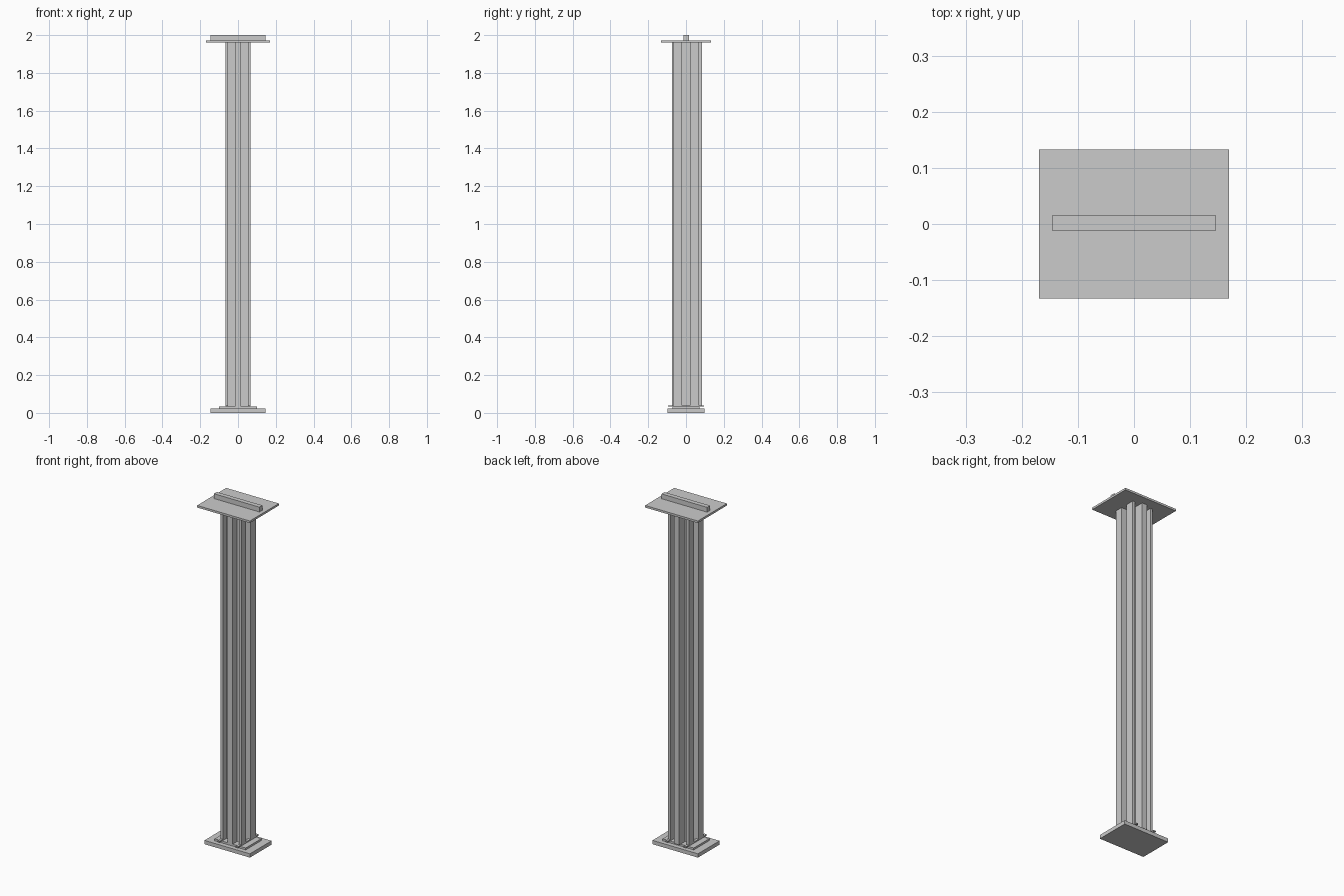
import bpy

if "Cube" in bpy.data.objects:
    bpy.data.objects.remove(bpy.data.objects["Cube"])


def box(name, x0, x1, y0, y1, z0, z1):
    """Axis-aligned box given by its limits."""
    bpy.ops.mesh.primitive_cube_add(
        size=1, location=((x0 + x1) / 2, (y0 + y1) / 2, (z0 + z1) / 2))
    ob = bpy.context.object
    ob.name = name
    ob.scale = (x1 - x0, y1 - y0, z1 - z0)
    bpy.ops.object.transform_apply(location=False, rotation=False, scale=True)
    return ob


SHAFT_BOTTOM, SHAFT_TOP = 0.033, 1.96

# Base: ground plate and smaller seating plate
box("base_plate", -0.146, 0.146, -0.099, 0.099, 0.0, 0.022)
box("seating_plate", -0.10, 0.10, -0.072, 0.072, 0.022, 0.033)

# Shaft: central rib between two back-to-back channels
box("shaft_rib", -0.016, 0.016, -0.073, 0.085, SHAFT_BOTTOM, SHAFT_TOP)
for name, inner, outer in (("front", -0.02, -0.065), ("back", 0.02, 0.069)):
    thick = 0.012 if inner > 0 else -0.012
    y0, y1 = sorted((inner, inner + thick))
    box(name + "_channel_web", -0.0665, 0.0665, y0, y1, SHAFT_BOTTOM, SHAFT_TOP)
    y0, y1 = sorted((inner, outer))
    for side, s in (("left", -1), ("right", 1)):
        a, b = sorted((s * 0.052, s * 0.0665))
        box(f"{name}_{side}_flange", a, b, y0, y1, SHAFT_BOTTOM, SHAFT_TOP)

# Thin foot bars under the flanges
for side, s in (("left", -1), ("right", 1)):
    a, b = sorted((s * 0.052, s * 0.0665))
    box(side + "_foot_bar", a, b, -0.095, 0.095, 0.033, 0.04)

# Head: top plate and locating bar
box("top_plate", -0.169, 0.169, -0.133, 0.133, 1.96, 1.972)
box("locating_bar", -0.146, 0.146, -0.012, 0.015, 1.972, 2.0)
